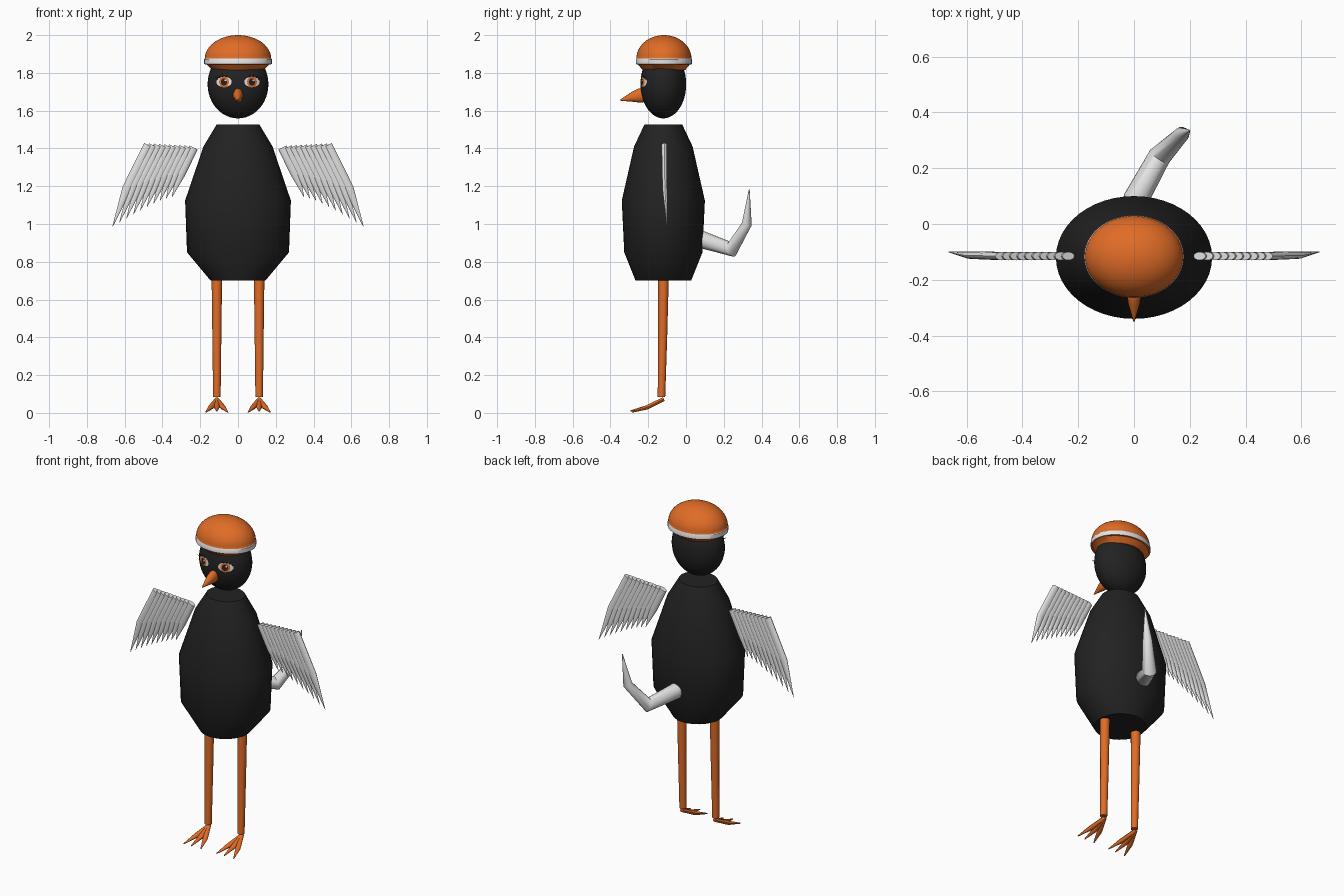
import bpy, bmesh, math
from mathutils import Vector

cube = bpy.data.objects.get("Cube")
if cube:
    bpy.data.objects.remove(cube)


def material(name, r, g, b):
    m = bpy.data.materials.new(name)
    m.use_nodes = True
    m.diffuse_color = (r, g, b, 1)
    m.node_tree.nodes["Principled BSDF"].inputs["Base Color"].default_value = (r, g, b, 1)
    return m


BLACK = material("black", 0.016, 0.016, 0.016)
ORANGE = material("orange", 0.75, 0.15, 0.02)
WHITE = material("white", 0.78, 0.78, 0.78)
CY = -0.12  # depth of the body axis


def loft(bm, stations, side, sides=16):
    """Closed tube through (centre, radius along side, other radius) stations."""
    pts = [Vector(s[0]) for s in stations]
    rings = []
    for i, (_, a, b) in enumerate(stations):
        t = (pts[min(i + 1, len(pts) - 1)] - pts[max(i - 1, 0)]).normalized()
        u = Vector(side)
        u = (u - t * u.dot(t)).normalized()
        v = t.cross(u)
        ring = []
        for k in range(sides):
            w = math.tau * k / sides
            ring.append(bm.verts.new(pts[i] + u * a * math.cos(w) + v * b * math.sin(w)))
        rings.append(ring)
    for lo, hi in zip(rings, rings[1:]):
        for k in range(sides):
            j = (k + 1) % sides
            bm.faces.new((lo[k], lo[j], hi[j], hi[k]))
    bm.faces.new(rings[0][::-1])
    bm.faces.new(rings[-1])


def finish(bm, name, *mats, angle=40):
    bmesh.ops.recalc_face_normals(bm, faces=bm.faces[:])
    mesh = bpy.data.meshes.new(name)
    bm.to_mesh(mesh)
    bm.free()
    for m in mats:
        mesh.materials.append(m)
    ob = bpy.data.objects.new(name, mesh)
    bpy.context.collection.objects.link(ob)
    bpy.ops.object.select_all(action='DESELECT')
    ob.select_set(True)
    bpy.context.view_layer.objects.active = ob
    bpy.ops.object.shade_smooth_by_angle(angle=math.radians(angle))
    return ob


X, Y = (1, 0, 0), (0, 1, 0)

# Body
bm = bmesh.new()
profile = [(0.70, 0.145, 0.147), (0.85, 0.27, 0.207), (1.124, 0.28, 0.22),
           (1.41, 0.183, 0.155), (1.527, 0.113, 0.10)]
loft(bm, [((0, CY, z), a, b) for z, a, b in profile], X, 48)
finish(bm, "body", BLACK)

# Head
HEAD = Vector((0, CY, 1.74))
RAD = Vector((0.161, 0.121, 0.181))
bm = bmesh.new()
bmesh.ops.create_uvsphere(bm, u_segments=40, v_segments=24, radius=1)
for v in bm.verts:
    v.co = HEAD + v.co * RAD
finish(bm, "head", BLACK)

# Cap with a white band around the rim
bm = bmesh.new()
rim = [(1.815, 0.136, 0.112), (1.845, 0.167, 0.138), (1.846, 0.179, 0.148), (1.872, 0.179, 0.148)]
stations = [((0, CY + 0.003, z), a, b) for z, a, b in rim]
for i in range(13):
    w = math.radians(89) * i / 12
    c = math.cos(w)
    stations.append(((0, CY + 0.003, 1.875 + 0.125 * math.sin(w)), 0.176 * c, 0.146 * c))
loft(bm, stations, X, 48)
for f in bm.faces:
    f.material_index = int(1.8455 < f.calc_center_median().z < 1.8735)
finish(bm, "cap", ORANGE, WHITE)

# Beak
bm = bmesh.new()
loft(bm, [((0, -0.20, 1.685), 0.024, 0.036), ((0, -0.245, 1.68), 0.027, 0.038),
          ((0, -0.285, 1.672), 0.021, 0.026), ((0, -0.35, 1.655), 0.002, 0.002)], X)
finish(bm, "beak", ORANGE)


def on_head(x, z, lift):
    dx, dz = x / RAD.x, (z - HEAD.z) / RAD.z
    y = HEAD.y - RAD.y * math.sqrt(1 - dx * dx - dz * dz)
    return Vector((x, y - lift, z))


def eye(name, s):
    # White, iris, pupil and glint are thin stacked discs that follow the head
    layers = [(0, 0, 0.041, 0.027, 0), (0, 0, 0.026, 0.029, 1),
              (0, 0, 0.016, 0.019, 2), (0.008, 0.009, 0.005, 0.005, 0)]
    bm = bmesh.new()
    for i, (ox, oz, rx, rz, mat) in enumerate(layers):
        cx, cz, lift = s * 0.074 + ox, 1.752 + oz, 0.003 + 0.002 * i
        centre = bm.verts.new(on_head(cx, cz, lift))
        rings = []
        for part in (0.5, 1):
            rings.append([bm.verts.new(on_head(cx + rx * part * math.cos(w), cz + rz * part * math.sin(w), lift))
                          for w in (math.tau * k / 24 for k in range(24))])
        for k in range(24):
            j = (k + 1) % 24
            for f in (bm.faces.new((centre, rings[0][k], rings[0][j])),
                      bm.faces.new((rings[0][k], rings[1][k], rings[1][j], rings[0][j]))):
                f.material_index = mat
    for f in bm.faces:
        f.normal_update()
        if f.normal.y > 0:
            f.normal_flip()
    mesh_lashes = bmesh.new()
    for k in range(4):
        w = math.radians(30 + 25 * k)
        root = on_head(s * (0.074 + 0.038 * math.cos(w)), 1.752 + 0.027 * math.sin(w), 0.002)
        tip = root + Vector((s * 0.014 * math.cos(w), -0.014, 0.012))
        loft(mesh_lashes, [(root, 0.002, 0.002), (tip, 0.0005, 0.0005)], X, 5)
    finish(mesh_lashes, name + "_lashes", BLACK)
    mesh = bpy.data.meshes.new(name)
    bm.to_mesh(mesh)
    bm.free()
    for m in (WHITE, ORANGE, BLACK):
        mesh.materials.append(m)
    bpy.context.collection.objects.link(bpy.data.objects.new(name, mesh))


def wing(name, s):
    # A row of overlapping feathers, longer towards the outside
    bm = bmesh.new()
    count = 10
    for i in range(count):
        t = i / (count - 1)
        size = 0.6 + 0.4 * t ** 1.3
        base = Vector((s * (0.235 + 0.24 * t), -0.115, 1.405 + 0.013 * t))
        mid = base + Vector((s * 0.113, 0.003, -0.23)) * size
        tip = base + Vector((s * 0.19, 0.015, -0.434)) * size
        loft(bm, [(base, 0.015, 0.024), (mid, 0.013, 0.025), (tip, 0.001, 0.001)], Y, 12)
    finish(bm, name, WHITE)


def leg(name, s):
    x = s * 0.112
    bm = bmesh.new()
    loft(bm, [((x, -0.119, 0.73), 0.028, 0.028), ((x, -0.123, 0.42), 0.024, 0.024),
              ((x, -0.13, 0.085), 0.020, 0.020)], X)
    finish(bm, name + "_leg", ORANGE)
    # Three splayed toes
    bm = bmesh.new()
    for d in (-1, 0, 1):
        loft(bm, [((x, -0.12, 0.072), 0.011, 0.011),
                  ((x + d * 0.032, -0.205, 0.03), 0.015, 0.012),
                  ((x + d * 0.058, -0.285 - 0.01 * (d == 0), 0.004 + 0.006 * (d == 0)), 0.003, 0.003)], X, 10)
    finish(bm, name + "_foot", ORANGE)


for label, sign in (("left", 1), ("right", -1)):
    eye(label + "_eye", sign)
    wing(label + "_wing", sign)
    leg(label, sign)

# Tail, bent to the side and upward
bm = bmesh.new()
loft(bm, [((0, 0.065, 0.925), 0.03, 0.03), ((0.005, 0.085, 0.917), 0.046, 0.046),
          ((0.092, 0.243, 0.866), 0.041, 0.041), ((0.172, 0.322, 1.0), 0.027, 0.027),
          ((0.2, 0.335, 1.185), 0.002, 0.002)], (1, -0.55, 0), 20)
finish(bm, "tail", WHITE)
